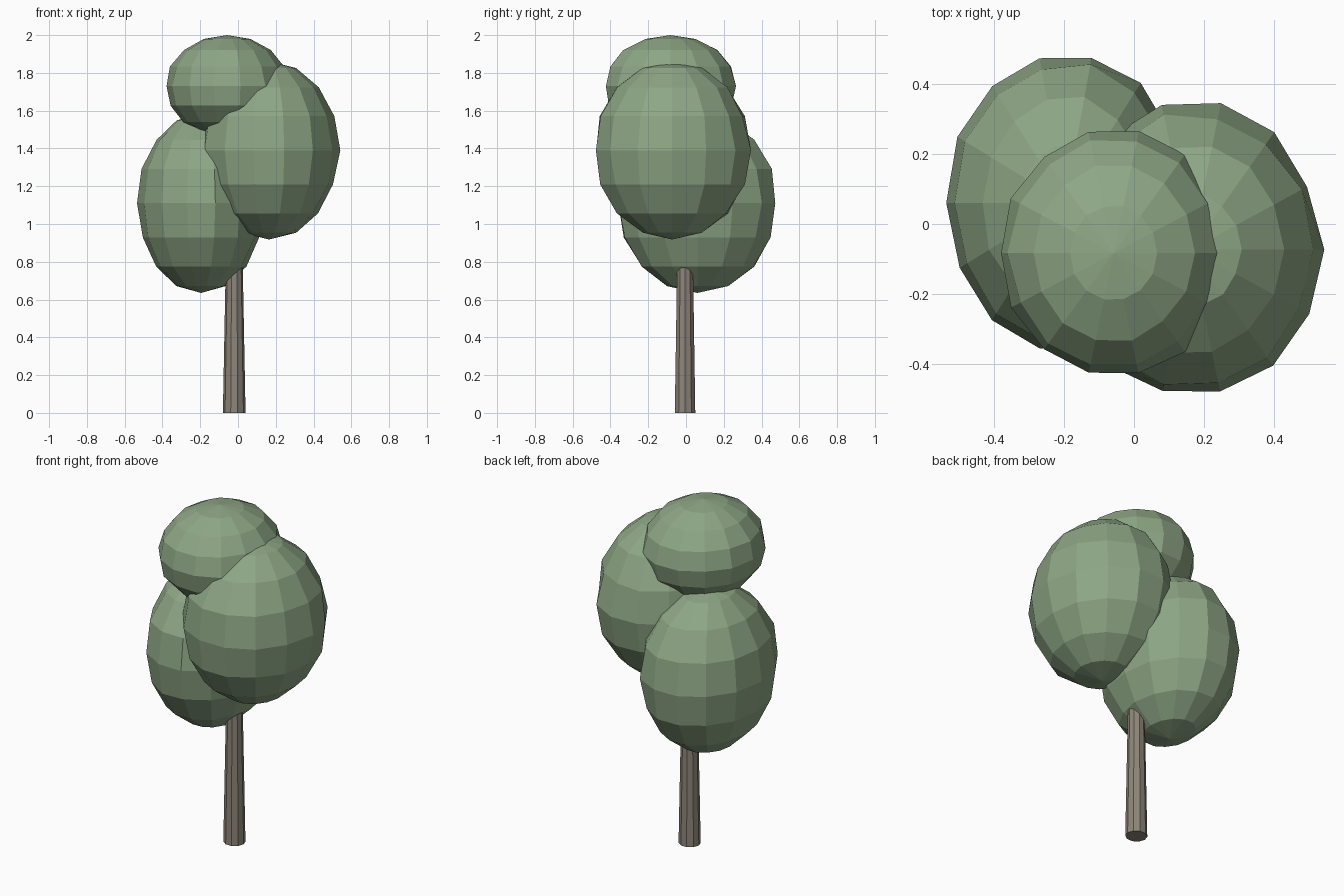
import bpy, bmesh, math, random

if "Cube" in bpy.data.objects:
    bpy.data.objects.remove(bpy.data.objects["Cube"])

random.seed(4)


def material(name, rgb):
    m = bpy.data.materials.new(name)
    m.diffuse_color = (*rgb, 1)
    m.use_nodes = True
    m.node_tree.nodes["Principled BSDF"].inputs["Base Color"].default_value = m.diffuse_color
    return m


leaf_green = material("leaf_green", (0.27, 0.385, 0.235))
bark_brown = material("bark_brown", (0.27, 0.235, 0.19))


def finish(name, bm, mat):
    bmesh.ops.recalc_face_normals(bm, faces=bm.faces)
    me = bpy.data.meshes.new(name)
    bm.to_mesh(me)
    bm.free()
    me.materials.append(mat)
    ob = bpy.data.objects.new(name, me)
    bpy.context.collection.objects.link(ob)
    return ob


def lathe(name, rings, sides, mat, jitter=0.0):
    """Flat-faced solid from rings of (cx, cy, z, rx, ry), zero radius = pole."""
    bm = bmesh.new()
    loops = []
    for cx, cy, z, rx, ry in rings:
        if rx < 1e-5:
            loops.append([bm.verts.new((cx, cy, z))])
            continue
        loop = []
        for i in range(sides):
            a = math.tau * i / sides
            k = 1 + random.uniform(-jitter, jitter)
            loop.append(bm.verts.new((cx + rx * k * math.cos(a),
                                      cy + ry * k * math.sin(a), z)))
        loops.append(loop)
    for lo, hi in zip(loops, loops[1:]):
        for i in range(sides):
            j = (i + 1) % sides
            if len(lo) == 1:
                bm.faces.new((lo[0], hi[j], hi[i]))
            elif len(hi) == 1:
                bm.faces.new((lo[i], lo[j], hi[0]))
            else:
                bm.faces.new((lo[i], lo[j], hi[j], hi[i]))
    for end in (loops[0], loops[-1]):
        if len(end) > 1:
            bm.faces.new(end)
    return finish(name, bm, mat)


def foliage(name, centre, radii):
    cx, cy, cz = centre
    rx, ry, rz = radii
    rings = []
    for k in range(9):
        t = math.pi * k / 8
        s = math.sin(t) if 0 < k < 8 else 0
        rings.append((cx, cy, cz - rz * math.cos(t), rx * s, ry * s))
    return lathe(name, rings, 14, leaf_green, 0.02)


# Tapered trunk, running up inside the foliage
lathe("trunk", [(-0.02, -0.005, 0, 0.06, 0.057),
                (-0.02, -0.005, 1.05, 0.04, 0.04)], 10, bark_brown)

# Three overlapping leaf clumps
foliage("lower_foliage", (-0.195, 0.06, 1.11), (0.338, 0.43, 0.475))
foliage("right_foliage", (0.163, -0.073, 1.39), (0.372, 0.42, 0.472))
foliage("top_foliage", (-0.058, -0.083, 1.73), (0.322, 0.355, 0.27))
